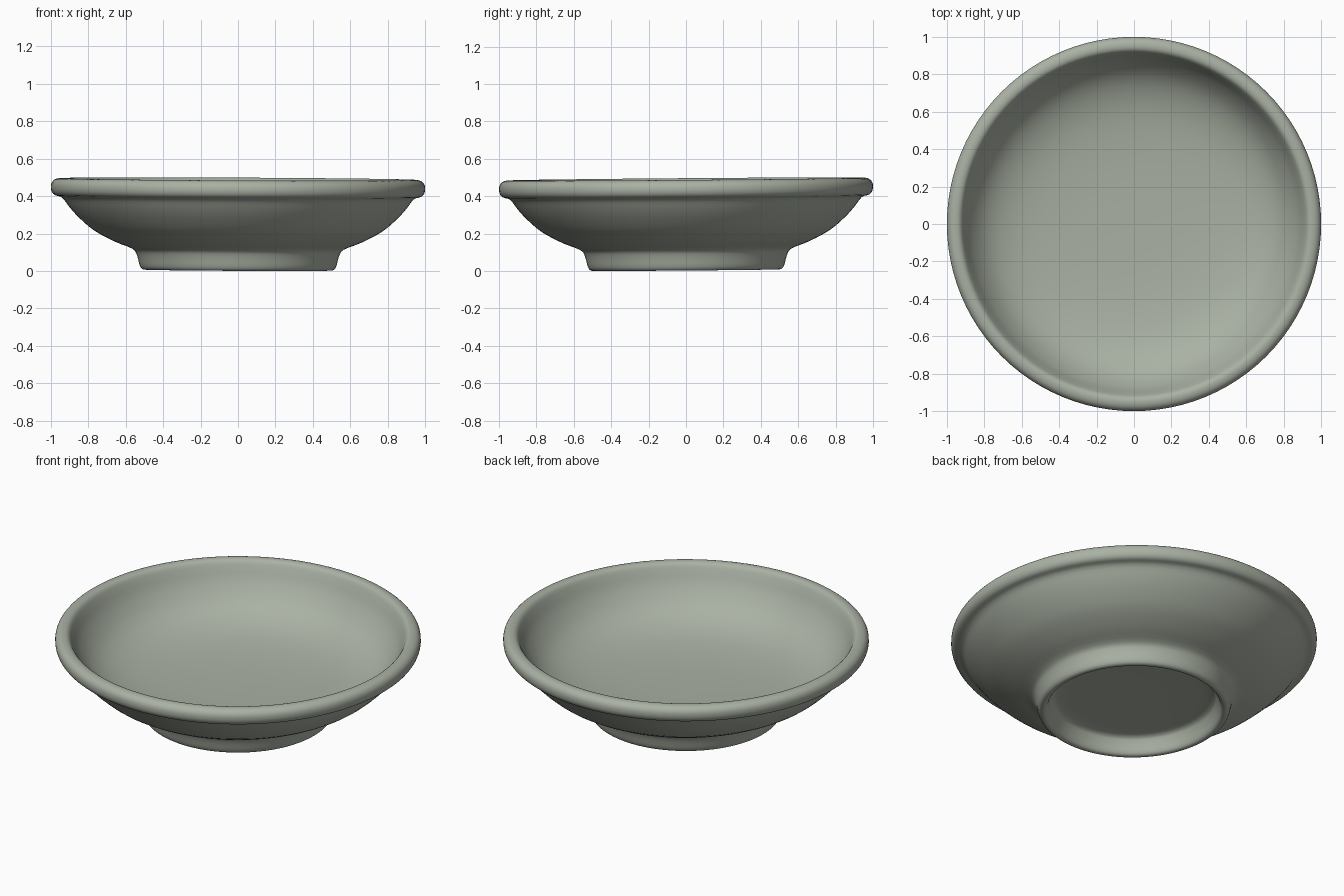
import bpy, bmesh, math
from mathutils import Matrix, Vector

if "Cube" in bpy.data.objects:
    bpy.data.objects.remove(bpy.data.objects["Cube"], do_unlink=True)

# Glaze
glaze = bpy.data.materials.new("grey green glaze")
glaze.use_nodes = True
colour = (0.40, 0.44, 0.37, 1)
glaze.diffuse_color = colour
glaze.node_tree.nodes["Principled BSDF"].inputs["Base Color"].default_value = colour

# Cross-section (radius, height): recessed base, foot ring, wall, rolled rim, basin
profile = [
    (0, 0.105), (0.25, 0.105), (0.42, 0.10), (0.455, 0.07), (0.475, 0.02), (0.49, 0.005),
    (0.51, 0.006), (0.525, 0.025), (0.54, 0.08), (0.565, 0.115), (0.66, 0.153),
    (0.77, 0.212), (0.85, 0.28), (0.90, 0.335), (0.94, 0.386), (0.98, 0.40),
    (0.998, 0.425), (0.998, 0.46), (0.98, 0.483), (0.95, 0.49), (0.925, 0.48),
    (0.905, 0.445), (0.87, 0.375), (0.80, 0.29), (0.70, 0.23), (0.55, 0.19),
    (0.30, 0.168), (0, 0.163),
]


def smooth_path(points, steps):
    """Catmull-Rom curve through the points."""
    pts = [Vector((r, 0, z)) for r, z in points]
    pts = [pts[0]] + pts + [pts[-1]]
    path = []
    for a, b, c, d in zip(pts, pts[1:], pts[2:], pts[3:]):
        for i in range(steps):
            t = i / steps
            path.append(b + 0.5 * t * ((c - a) + t * ((2 * a - 5 * b + 4 * c - d)
                        + t * (3 * (b - c) + d - a))))
    return path + [pts[-1]]


# Bowl turned around the vertical axis
bm = bmesh.new()
ring = [bm.verts.new(p) for p in smooth_path(profile, 3)]
edges = [bm.edges.new(pair) for pair in zip(ring, ring[1:])]
bmesh.ops.spin(bm, geom=ring + edges, cent=(0, 0, 0), axis=(0, 0, 1),
               angle=math.tau, steps=96, use_merge=True)
bmesh.ops.remove_doubles(bm, verts=bm.verts, dist=0.0005)
bmesh.ops.recalc_face_normals(bm, faces=bm.faces)

# Slight handmade lean, lower at the front and left
for v in bm.verts:
    v.co.z += 0.008 * v.co.y - 0.005 * v.co.x
lowest = min(v.co.z for v in bm.verts)
bmesh.ops.transform(bm, matrix=Matrix.Translation((0, 0, -lowest)), verts=bm.verts)

mesh = bpy.data.meshes.new("bowl")
bm.to_mesh(mesh)
bm.free()
mesh.materials.append(glaze)
bowl = bpy.data.objects.new("bowl", mesh)
bpy.context.collection.objects.link(bowl)
for poly in mesh.polygons:
    poly.use_smooth = True
